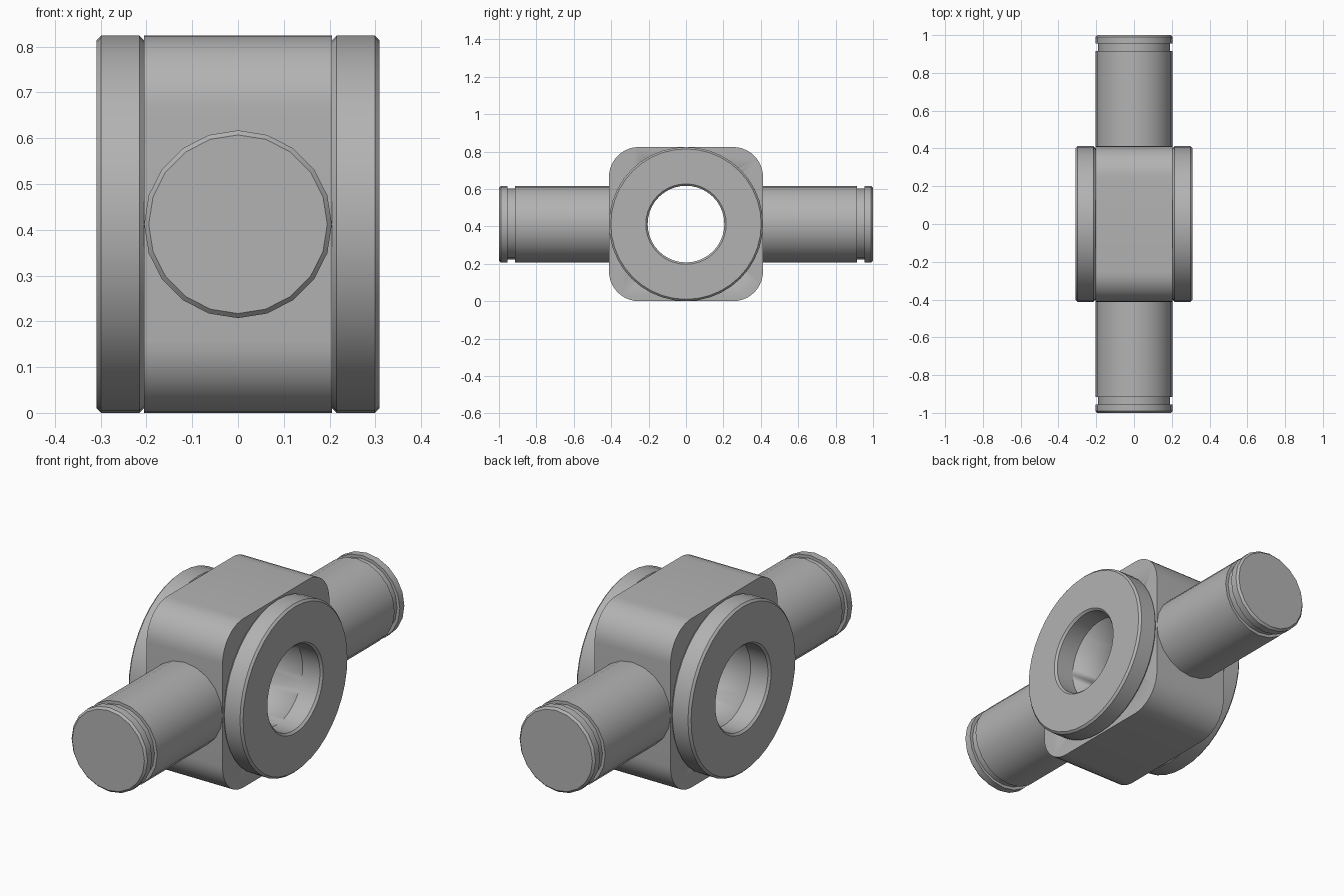
import bpy, bmesh, math
from mathutils import Matrix

if "Cube" in bpy.data.objects:
    bpy.data.objects.remove(bpy.data.objects["Cube"], do_unlink=True)

R = 0.412        # half height of block and flange radius
HALF = 0.205     # half width of block, pin radius
BORE = 0.205

steel = bpy.data.materials.new("grey_steel")
steel.use_nodes = True
grey = (0.45, 0.45, 0.45, 1)
steel.diffuse_color = grey
steel.node_tree.nodes["Principled BSDF"].inputs["Base Color"].default_value = grey


def finish(name, bm, turn):
    """Orient the mesh, lift it to the shaft centre and shade it."""
    bmesh.ops.recalc_face_normals(bm, faces=bm.faces)
    bm.transform(Matrix.Translation((0, 0, R)) @ turn)
    mesh = bpy.data.meshes.new(name)
    bm.to_mesh(mesh)
    bm.free()
    mesh.materials.append(steel)
    obj = bpy.data.objects.new(name, mesh)
    bpy.context.collection.objects.link(obj)
    bpy.ops.object.select_all(action="DESELECT")
    obj.select_set(True)
    bpy.context.view_layer.objects.active = obj
    bpy.ops.object.shade_smooth_by_angle(angle=math.radians(30))
    return obj


def lathe(name, profile, sides, turn, ring=False):
    """Turn (radius, height) points about z; ring closes the profile, else caps the ends."""
    bm = bmesh.new()
    loops = []
    for r, h in profile:
        loops.append([bm.verts.new((r * math.cos(math.tau * i / sides),
                                    r * math.sin(math.tau * i / sides), h))
                      for i in range(sides)])
    pairs = list(zip(loops, loops[1:]))
    if ring:
        pairs.append((loops[-1], loops[0]))
    else:
        bm.faces.new(loops[0])
        bm.faces.new(loops[-1])
    for a, b in pairs:
        for i in range(sides):
            j = (i + 1) % sides
            bm.faces.new((a[i], a[j], b[j], b[i]))
    return finish(name, bm, turn)


# Central block: rounded square extruded along x
bm = bmesh.new()
corner, steps = 0.16, 10
outline = []
for q in range(4):
    mid = math.radians(45 + 90 * q)
    cx = math.copysign(R - corner, math.cos(mid))
    cy = math.copysign(R - corner, math.sin(mid))
    for s in range(steps + 1):
        a = math.radians(90 * (q + s / steps))
        outline.append(bm.verts.new((cx + corner * math.cos(a),
                                     cy + corner * math.sin(a), -HALF)))
face = bm.faces.new(outline)
top = bmesh.ops.extrude_face_region(bm, geom=[face])["geom"]
bmesh.ops.translate(bm, vec=(0, 0, 2 * HALF),
                    verts=[v for v in top if isinstance(v, bmesh.types.BMVert)])
along_x = Matrix.Rotation(math.pi / 2, 4, "Y")
block = finish("block", bm, along_x)

# Bore through the block
cutter = lathe("bore_cutter", [(BORE, -0.5), (BORE, 0.5)], 40, along_x)
cutter.hide_render = True
cutter.hide_set(True)
cut = block.modifiers.new("bore", "BOOLEAN")
cut.operation = "DIFFERENCE"
cut.solver = "EXACT"
cut.object = cutter

# Chamfered flanges and grooved pins on both sides
c = 0.01
end = 0.309
flange = [(BORE, HALF), (R - c, HALF), (R, HALF + c), (R, end - c),
          (R - c, end), (BORE + c, end), (BORE, end - c)]
pin = [(HALF, R - 0.02), (HALF, 0.915), (0.19, 0.915), (0.19, 0.955),
       (HALF, 0.955), (HALF, 1 - c), (HALF - c, 1)]
for side, sign in (("left", 1), ("right", -1)):
    lathe(side + "_flange", flange, 40,
          Matrix.Rotation(sign * math.pi / 2, 4, "Y"), ring=True)
for side, sign in (("front", 1), ("back", -1)):
    lathe(side + "_pin", pin, 20,
          Matrix.Rotation(sign * math.pi / 2, 4, "X"))
